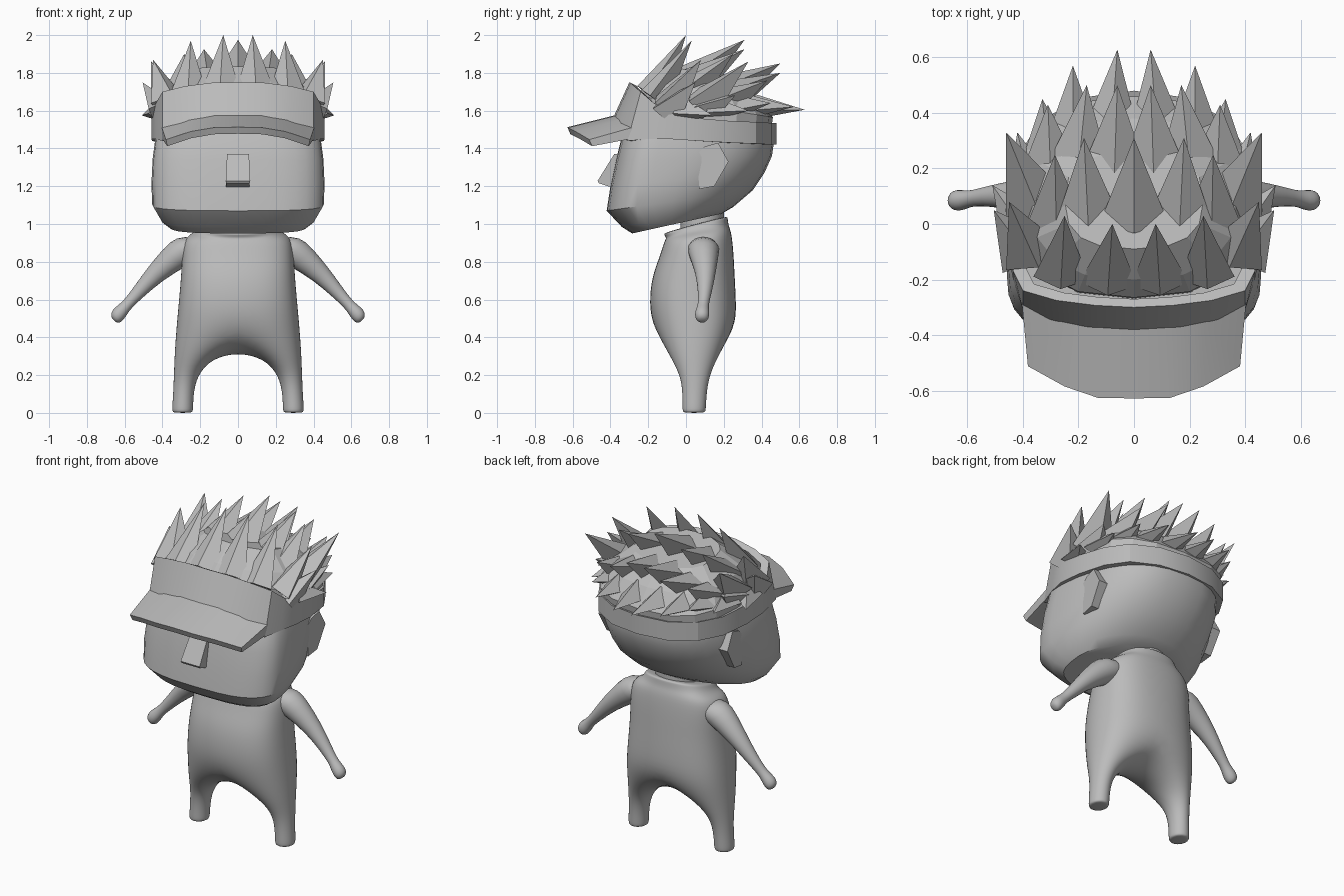
import bpy, bmesh, math
from mathutils import Vector

if "Cube" in bpy.data.objects:
    bpy.data.objects.remove(bpy.data.objects["Cube"])

grey = bpy.data.materials.new("plain_grey")
grey.diffuse_color = (0.5, 0.5, 0.5, 1)
grey.use_nodes = True
grey.node_tree.nodes["Principled BSDF"].inputs["Base Color"].default_value = grey.diffuse_color


def make(name, verts, faces, mirror=False, subsurf=0, angle=None):
    """Mesh object with clean normals, optional mirror, subdivision and smoothing."""
    bm = bmesh.new()
    vs = [bm.verts.new(v) for v in verts]
    for f in faces:
        bm.faces.new([vs[i] for i in f])
    bmesh.ops.recalc_face_normals(bm, faces=bm.faces[:])
    me = bpy.data.meshes.new(name)
    bm.to_mesh(me)
    bm.free()
    me.materials.append(grey)
    ob = bpy.data.objects.new(name, me)
    bpy.context.collection.objects.link(ob)
    if angle:
        bpy.ops.object.select_all(action='DESELECT')
        ob.select_set(True)
        bpy.context.view_layer.objects.active = ob
        bpy.ops.object.shade_smooth_by_angle(angle=math.radians(angle))
    if mirror:
        m = ob.modifiers.new("Mirror", 'MIRROR')
        m.use_clip = True
    if subsurf:
        s = ob.modifiers.new("Subdivision", 'SUBSURF')
        s.levels = s.render_levels = subsurf
    return ob


def loft(rings, caps=(True, True)):
    """Join closed rings of equal length."""
    n = len(rings[0])
    verts = [p for r in rings for p in r]
    faces = [(k*n+i, k*n+(i+1) % n, (k+1)*n+(i+1) % n, (k+1)*n+i)
             for k in range(len(rings)-1) for i in range(n)]
    if caps[0]:
        faces.append(tuple(range(n)))
    if caps[1]:
        faces.append(tuple(range(len(verts)-n, len(verts))))
    return verts, faces


def section(hw, yf, yb, zf, zb, angles, cy=None, nf=2.0, nb=2.0):
    """Superelliptic outline whose height tilts from front to back."""
    cy = (yf+yb)/2 if cy is None else cy
    pts = []
    for a in angles:
        c, s = math.cos(a), math.sin(a)
        e = 2/(nf if s < 0 else nb)
        x = hw*math.copysign(abs(c)**e, c) if abs(c) > 1e-6 else 0
        y = cy + ((cy-yf) if s < 0 else (yb-cy))*math.copysign(abs(s)**e, s)
        pts.append((x, y, zf+(zb-zf)*(y-yf)/(yb-yf)))
    return pts


def turn(n):
    return [2*math.pi*i/n for i in range(n)]


# Body: half torso running into one leg, mirrored
half = [math.radians(-90+22.5*i) for i in range(9)]
torso = [section(hw, yf, yb, zf, zb, half, nf=2.5, nb=2.5) for hw, yf, yb, zf, zb in [
    (.19, -.115, .22, .955, 1.045), (.20, -.122, .224, .945, 1.035),
    (.22, -.105, .228, .925, .99), (.29, -.118, .245, .91, .955),
    (.302, -.145, .256, .82, .84), (.307, -.185, .262, .72, .72),
    (.32, -.2, .27, .58, .58), (.332, -.18, .268, .45, .45)]]
verts = [p for r in torso for p in r]
faces = [tuple(range(9))]
for k in range(7):
    faces += [(k*9+i, k*9+i+1, k*9+i+10, k*9+i+9) for i in range(8)]
prev = list(range(63, 72)) + [72, 73, 74]
verts += [(0, .13, .34), (0, .04, .31), (0, -.05, .34)]      # crotch line
for outer, inner, yf, yb, zo, zi in [(.34, .13, -.09, .175, .31, .29),
                                     (.342, .215, -.03, .125, .19, .20),
                                     (.346, .235, -.02, .11, .09, .09),
                                     (.352, .235, -.022, .108, .01, .01),
                                     (.345, .242, -.015, .10, 0, 0)]:
    start = len(verts)
    for i in range(12):
        a = math.radians(-120+30*i)
        t = (1-math.cos(a))/2
        verts.append(((outer+inner)/2+(outer-inner)/2*math.cos(a),
                      (yf+yb)/2+(yb-yf)/2*math.sin(a), zo+(zi-zo)*t))
    cur = list(range(start, start+12))
    faces += [(prev[i], prev[(i+1) % 12], cur[(i+1) % 12], cur[i]) for i in range(12)]
    prev = cur
faces.append(tuple(prev))
make("body", verts, faces, mirror=True, subsurf=2, angle=180)

# Neck
make("neck", *loft([section(.13, -.03, .20, z, z+.03, turn(16)) for z in (.93, 1.12)]), angle=40)

# Arms with knob hands
arm = []
u = Vector((.75, 0, .66)).normalized()
for x, y, z, r in [(.18, .09, .89, .07), (.262, .092, .875, .094), (.335, .095, .825, .08),
                   (.44, .105, .735, .055), (.53, .10, .635, .038), (.585, .092, .575, .03),
                   (.61, .087, .548, .036), (.635, .085, .52, .042),
                   (.65, .085, .497, .034), (.655, .085, .487, .015)]:
    arm.append([Vector((x, y, z))+u*r*math.cos(a)+Vector((0, r*math.sin(a), 0))
                for a in turn(10)])
make("arms", *loft(arm), mirror=True, subsurf=1, angle=180)

# Head: gently curved face, rounded back, tilted jaw
head = [section(hw, yf, yb, zf, zb, turn(32), cy, nf, nb) for hw, yf, yb, zf, zb, cy, nf, nb in [
    (.36, -.285, .19, .95, 1.055, -.12, 3, 2),
    (.405, -.34, .25, .985, 1.09, -.15, 3, 2),
    (.455, -.42, .355, 1.07, 1.18, -.18, 3, 2.1),
    (.458, -.40, .415, 1.20, 1.27, -.18, 3, 2.3),
    (.452, -.37, .455, 1.34, 1.36, -.16, 3, 2.5),
    (.435, -.335, .468, 1.48, 1.45, -.13, 3, 2.5),
    (.41, -.27, .45, 1.56, 1.53, -.10, 3, 2.5)]]
make("head", *loft(head), angle=32)

# Ears
outline = [(.06, 1.37), (.10, 1.41), (.17, 1.43), (.225, 1.33), (.15, 1.20), (.07, 1.185)]
make("ears", *loft([[(.34, y, z) for y, z in outline],
                    [(.43+.07*(y-.06), y, z) for y, z in outline]]), mirror=True, angle=30)

# Nose wedge
make("nose", *loft([[(s*.058, -.33, 1.37), (s*.058, -.38, 1.37), (s*.065, -.468, 1.228),
                     (s*.062, -.46, 1.215), (s*.062, -.39, 1.193)] for s in (-1, 1)]), angle=30)

# Headband with tall front panel: x, y, bottom z, top z, backward lean
path = [(0, -.405, 1.52, 1.75, .105), (.14, -.398, 1.515, 1.748, .105),
        (.28, -.37, 1.49, 1.73, .095), (.40, -.31, 1.44, 1.70, .07),
        (.435, -.20, 1.45, 1.64, .03), (.458, -.09, 1.45, 1.585, 0), (.455, .06, 1.44, 1.56, 0),
        (.42, .24, 1.43, 1.545, 0), (.34, .37, 1.425, 1.54, 0), (.19, .455, 1.42, 1.535, 0),
        (0, .48, 1.42, 1.535, 0)]
strip = []
for x, y, zb, zt, lean in path:
    k = .90
    strip.append([(x, y, zb), (x, y+lean, zt), (x*k, (y+lean)*k, zt-.015), (x*k, y*k, zb)])
make("headband", *loft(strip, (False, False)), mirror=True, angle=25)

# Visor: root edge to tip edge, with thickness
rim = [((0, -.37, 1.577), (0, -.628, 1.513)), ((.13, -.365, 1.575), (.13, -.626, 1.51)),
       ((.26, -.34, 1.553), (.25, -.585, 1.49)), ((.405, -.27, 1.515), (.382, -.512, 1.447))]
visor = []
for (ax, ay, az), (bx, by, bz) in rim:
    visor.append([(ax, ay, az), (bx, by, bz), (bx*.98, by+.015, bz-.035), (ax, ay, az-.06)])
make("visor", *loft(visor, (False, True)), mirror=True, angle=25)

# Hair base under the spikes
dome = [section(hw, yf, yb, zf, zb, turn(16), nf=2.6, nb=2.6) for hw, yf, yb, zf, zb in [
    (.42, -.27, .45, 1.50, 1.49), (.42, -.265, .46, 1.68, 1.565),
    (.37, -.20, .38, 1.75, 1.67), (.25, -.09, .26, 1.835, 1.77)]]
make("hair_base", *loft(dome))

# Hair spikes: base point, tip point, half width
spikes = [
    # front row
    ((.092, -.215, 1.70), (.078, 0, 2.0), .105), ((.262, -.195, 1.68), (.25, .03, 1.97), .10),
    ((.36, -.12, 1.64), (.45, .08, 1.87), .11), ((.385, -.11, 1.61), (.505, .05, 1.75), .11),
    # crown row
    ((0, 0, 1.78), (0, .31, 1.975), .125), ((.165, 0, 1.76), (.18, .31, 1.925), .12),
    ((.28, -.01, 1.71), (.285, .25, 1.90), .11), ((.35, .06, 1.65), (.46, .33, 1.86), .12),
    # rear crown row
    ((.07, .20, 1.73), (.06, .50, 1.85), .115), ((.20, .20, 1.70), (.17, .50, 1.80), .115),
    ((.30, .18, 1.66), (.31, .43, 1.76), .11), ((.37, .08, 1.62), (.44, .26, 1.68), .10),
    # lowest row
    ((.08, .36, 1.60), (.06, .628, 1.605), .09), ((.22, .32, 1.60), (.22, .57, 1.62), .09),
    ((.31, .25, 1.60), (.33, .45, 1.64), .09), ((.37, .13, 1.59), (.42, .33, 1.60), .09),
    ((.40, -.02, 1.585), (.51, .14, 1.575), .09)]
verts, faces = [], []
for base, tip, w in spikes:
    for s in ((1, -1) if base[0] else (1,)):
        b, t = Vector((base[0]*s, *base[1:])), Vector((tip[0]*s, *tip[1:]))
        axis = (t-b).normalized()
        side = axis.cross(Vector((0, 0, 1))).normalized()
        deep = side.cross(axis)
        low = base[2] < 1.605
        up, down = (1.0, .5) if low else (.5, 1.2)
        n = len(verts)
        verts += [b+side*w, b+deep*w*up, b-side*w, b-deep*w*down, t]
        faces += [(n+i, n+(i+1) % 4, n+4) for i in range(4)] + [(n, n+1, n+2, n+3)]
make("hair_spikes", verts, faces)
